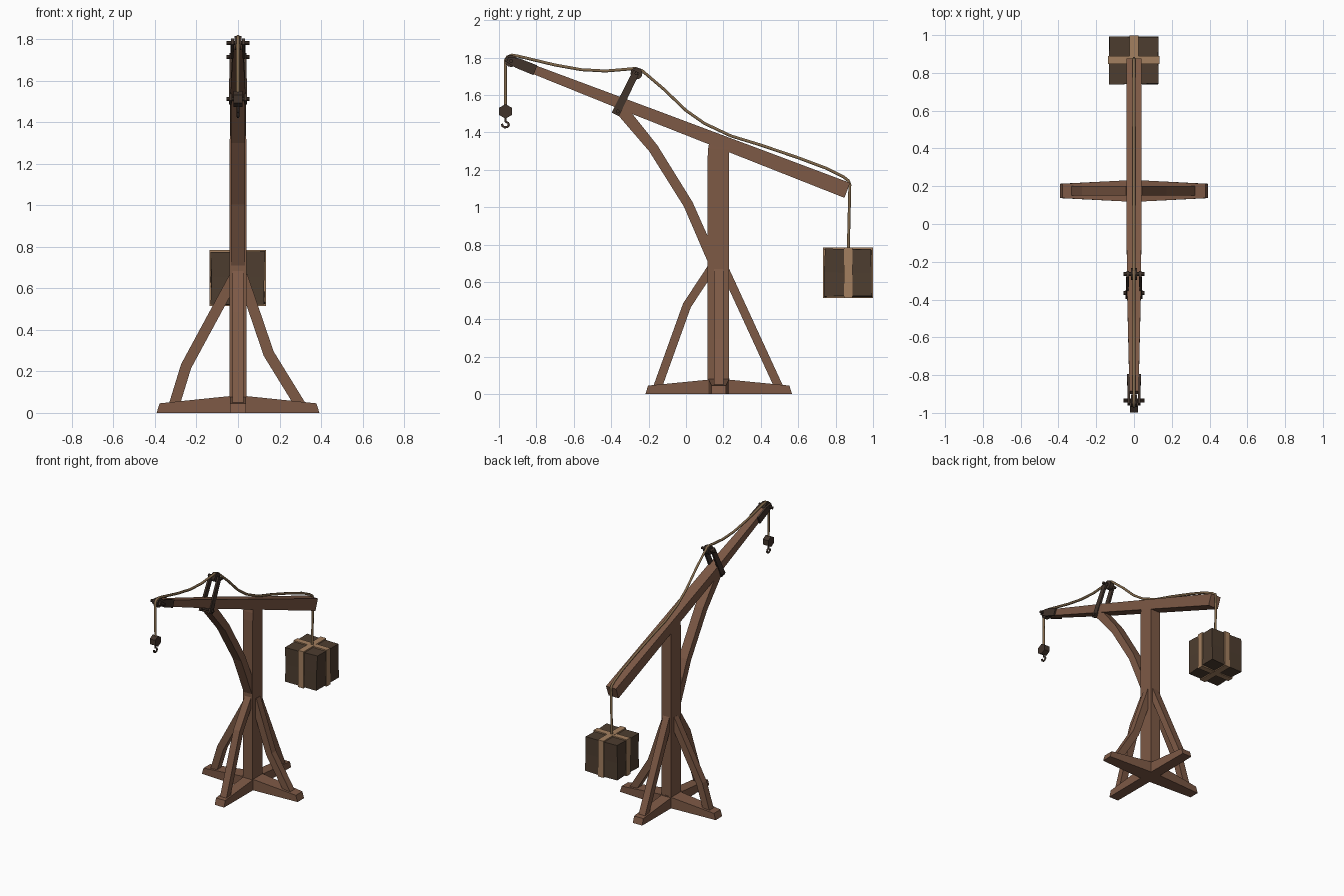
import bpy, bmesh, math, random
from mathutils import Vector

if "Cube" in bpy.data.objects:
    bpy.data.objects.remove(bpy.data.objects["Cube"])

random.seed(4)
PY = 0.175  # post centre along y


def material(name, rgb):
    m = bpy.data.materials.new(name)
    m.diffuse_color = (*rgb, 1)
    m.use_nodes = True
    m.node_tree.nodes["Principled BSDF"].inputs["Base Color"].default_value = m.diffuse_color
    return m


WOOD = material("brown wood", (0.205, 0.100, 0.060))
DARK = material("dark crate wood", (0.075, 0.047, 0.029))
IRON = material("dark iron", (0.052, 0.033, 0.024))
ROPE = material("rope", (0.220, 0.140, 0.070))
STRAP = material("tan strap", (0.370, 0.215, 0.115))


def loft(name, rings, mat):
    """Skin a list of equal sized rings and cap both ends."""
    bm = bmesh.new()
    vs = [[bm.verts.new(p) for p in r] for r in rings]
    n = len(vs[0])
    for a, b in zip(vs, vs[1:]):
        for i in range(n):
            bm.faces.new((a[i], a[(i + 1) % n], b[(i + 1) % n], b[i]))
    bm.faces.new(vs[0])
    bm.faces.new(vs[-1])
    bmesh.ops.recalc_face_normals(bm, faces=bm.faces)
    me = bpy.data.meshes.new(name)
    bm.to_mesh(me)
    bm.free()
    me.materials.append(mat)
    ob = bpy.data.objects.new(name, me)
    bpy.context.collection.objects.link(ob)
    return ob


def sweep(name, pts, half, depth, normal, mat):
    """Rectangular bar along a planar path, with mitred bends."""
    pts = [Vector(p) for p in pts]
    normal = Vector(normal)
    segs = [(b - a).normalized() for a, b in zip(pts, pts[1:])]
    rings = []
    for i, p in enumerate(pts):
        t = segs[max(i - 1, 0)] + segs[min(i, len(segs) - 1)]
        u = t.normalized().cross(normal)
        h = half[i] if isinstance(half, (list, tuple)) else half
        d = depth[i] if isinstance(depth, (list, tuple)) else depth
        rings.append([p + u * h * a + normal * d * b
                      for a, b in ((-1, -1), (1, -1), (1, 1), (-1, 1))])
    return loft(name, rings, mat)


def box(name, x0, x1, y0, y1, z0, z1, mat):
    return loft(name, [[(x0, y0, z), (x1, y0, z), (x1, y1, z), (x0, y1, z)]
                       for z in (z0, z1)], mat)


def disc(name, y, z, r, hw, n, mat):
    """Cylinder with its axis along x."""
    return loft(name, [[(x, y + r * math.sin(k * math.tau / n), z + r * math.cos(k * math.tau / n))
                        for k in range(n)] for x in (-hw, hw)], mat)


def cord(name, pts, r, mat):
    """Round cord along y, z points at x = 0."""
    cu = bpy.data.curves.new(name, "CURVE")
    cu.dimensions = "3D"
    cu.bevel_depth = r
    cu.bevel_resolution = 1
    cu.use_fill_caps = True
    sp = cu.splines.new("POLY")
    sp.points.add(len(pts) - 1)
    for p, (y, z) in zip(sp.points, pts):
        p.co = (0, y, z, 1)
    cu.materials.append(mat)
    ob = bpy.data.objects.new(name, cu)
    bpy.context.collection.objects.link(ob)
    bpy.ops.object.select_all(action="DESELECT")
    ob.select_set(True)
    bpy.context.view_layer.objects.active = ob
    bpy.ops.object.convert(target="MESH")
    return ob


# cross shaped foot, tapering to the ends
arm = [(-0.39, 0, 0), (-0.38, 0.048, 0), (0, 0.085, 1), (0.38, 0.048, 0), (0.39, 0, 0)]
for name, ax, wide in (("foot_side_to_side", 0, 0.058), ("foot_front_to_back", 1, 0.04)):
    rings = []
    for s, w, top in ((-1, 0.038, 0.046), (0, wide, 0.085 - 0.002 * ax), (1, 0.038, 0.046)):
        lo, hi = s * 0.392, s * 0.378
        ring = [(lo, -w, 0), (lo, w, 0), (hi, w, top), (hi, -w, top)]
        rings.append([(a, PY + b, z) if ax == 0 else (b, PY + a, z) for a, b, z in ring])
    loft(name, rings, WOOD)

# post with a slightly narrowed head cut along the beam
loft("post", [[(-w, y0, z0), (w, y0, z0), (w, y1, z1), (-w, y1, z1)] for w, y0, z0, y1, z1 in
              ((0.04, 0.115, 0.01, 0.23, 0.01), (0.04, 0.115, 1.25, 0.23, 1.25),
               (0.04, 0.118, 1.31, 0.23, 1.31), (0.038, 0.13, 1.385, 0.226, 1.35))], WOOD)

# four braces, two with a bend
X, Y = (1, 0, 0), (0, 1, 0)
sweep("front_brace", [(0, -0.155, 0.03), (0, 0.005, 0.475), (0, 0.14, 0.68)], 0.023, 0.026, X, WOOD)
sweep("back_brace", [(0, 0.50, 0.03), (0, 0.21, 0.66)], 0.023, 0.026, X, WOOD)
sweep("left_brace", [(-0.31, PY, 0.03), (-0.25, PY, 0.225), (-0.02, PY, 0.65)], 0.026, 0.025, Y, WOOD)
sweep("right_brace", [(0.305, PY, 0.03), (0.148, PY, 0.285), (0.02, PY, 0.66)], 0.026, 0.025, Y, WOOD)

# tapered lifting beam
loft("beam", [[(-w, ya, za), (w, ya, za), (w, yb, zb), (-w, yb, zb)] for w, ya, za, yb, zb in
              ((0.041, 0.847, 1.05, 0.877, 1.13), (0.038, -0.31, 1.507, -0.285, 1.565),
               (0.024, -0.90, 1.745, -0.885, 1.788))], WOOD)

# curved strut from post to beam
sweep("curved_strut", [(0, 0.15, 0.70), (0, 0.012, 1.015), (0, -0.175, 1.315), (0, -0.345, 1.52)],
      [0.028, 0.026, 0.027, 0.032], 0.034, X, WOOD)

# iron cheeks at the tip and the rope stand, mirrored left and right
for side, s in (("left", -1), ("right", 1)):
    sweep("tip_cheek_" + side, [(s * 0.027, -0.955, 1.79), (s * 0.027, -0.90, 1.77), (s * 0.030, -0.805, 1.732)],
          [0.015, 0.027, 0.028], 0.007, X, IRON)
    sweep("stand_plate_" + side, [(s * 0.037, -0.378, 1.496), (s * 0.033, -0.265, 1.725)],
          [0.022, 0.018], 0.007, X, IRON)

# pulleys and their bolts
for part, y, z, r in (("tip", -0.935, 1.782, 0.033), ("stand", -0.265, 1.715, 0.032)):
    disc(part + "_pulley", y, z, r, 0.016, 12, IRON)
    disc(part + "_bolt", y, z, 0.010, 0.056, 8, IRON)
disc("lower_stand_bolt", -0.365, 1.512, 0.010, 0.056, 8, IRON)

# rope over both pulleys, down to the hook and the crate
cord("rope", [(-0.965, 1.53), (-0.966, 1.785), (-0.955, 1.803), (-0.93, 1.813), (-0.90, 1.808),
              (-0.70, 1.76), (-0.56, 1.735), (-0.43, 1.728), (-0.32, 1.737), (-0.27, 1.742),
              (-0.235, 1.73), (-0.12, 1.632), (0.0, 1.517), (0.10, 1.447), (0.24, 1.381),
              (0.40, 1.332), (0.60, 1.264), (0.75, 1.208), (0.84, 1.163), (0.868, 1.142),
              (0.876, 1.12), (0.868, 0.78)], 0.009, ROPE)

# hook block and hook
disc("hook_block", -0.965, 1.512, 0.039, 0.022, 6, IRON)
cord("hook", [(-0.965, 1.48), (-0.965, 1.458), (-0.951, 1.45), (-0.947, 1.438), (-0.956, 1.428),
              (-0.970, 1.427), (-0.981, 1.434), (-0.984, 1.446)], 0.007, IRON)

# slightly uneven counterweight crate
crate = box("crate", -0.13, 0.127, 0.741, 0.991, 0.523, 0.777, DARK)
bm = bmesh.new()
bm.from_mesh(crate.data)
bmesh.ops.subdivide_edges(bm, edges=bm.edges[:], cuts=1, use_grid_fill=True)
for v in bm.verts:
    v.co += Vector([random.uniform(-0.004, 0.004) for _ in range(3)])
bm.to_mesh(crate.data)
bm.free()

# straps wrapped round the crate both ways
box("strap_side_to_side", -0.137, 0.134, 0.846, 0.889, 0.515, 0.784, STRAP)
box("strap_front_to_back", -0.023, 0.023, 0.733, 0.999, 0.514, 0.785, STRAP)
